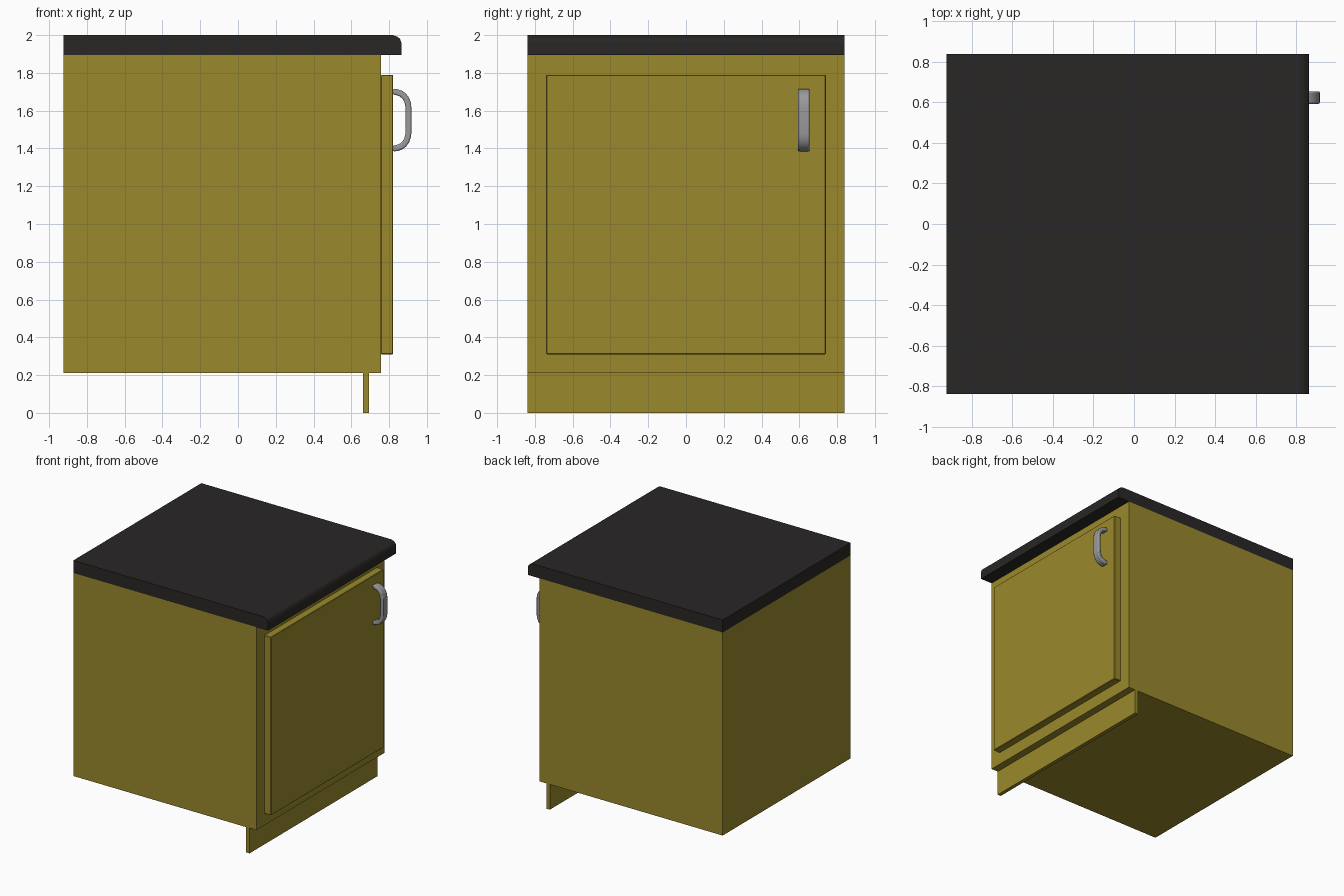
import bpy, bmesh
from mathutils import Vector

if "Cube" in bpy.data.objects:
    bpy.data.objects.remove(bpy.data.objects["Cube"])


def material(name, rgb):
    m = bpy.data.materials.new(name)
    m.diffuse_color = (*rgb, 1)
    m.use_nodes = True
    m.node_tree.nodes["Principled BSDF"].inputs["Base Color"].default_value = m.diffuse_color
    return m


OLIVE = material("olive_paint", (0.32, 0.25, 0.025))
DARK = material("dark_worktop", (0.022, 0.020, 0.019))
STEEL = material("steel", (0.32, 0.32, 0.33))


def prism(name, outline, y0, y1, mat, bevel=0.0, segments=1):
    """Extrude an (x, z) outline along y."""
    bm = bmesh.new()
    face = bm.faces.new([bm.verts.new((x, y0, z)) for x, z in outline])
    ext = bmesh.ops.extrude_face_region(bm, geom=[face])
    verts = [g for g in ext["geom"] if isinstance(g, bmesh.types.BMVert)]
    bmesh.ops.translate(bm, verts=verts, vec=Vector((0, y1 - y0, 0)))
    bmesh.ops.recalc_face_normals(bm, faces=bm.faces[:])
    mesh = bpy.data.meshes.new(name)
    bm.to_mesh(mesh)
    bm.free()
    mesh.materials.append(mat)
    ob = bpy.data.objects.new(name, mesh)
    bpy.context.collection.objects.link(ob)
    if bevel:
        mod = ob.modifiers.new("soft_edges", 'BEVEL')
        mod.width, mod.segments = bevel, segments
        mod.limit_method, mod.angle_limit = 'ANGLE', 1.0
    return ob


def box(name, x0, x1, y0, y1, z0, z1, mat, bevel=0.0):
    return prism(name, [(x0, z0), (x1, z0), (x1, z1), (x0, z1)], y0, y1, mat, bevel)


# Carcass, toe kick and door
box("cabinet_body", -0.925, 0.757, -0.84, 0.84, 0.21, 1.896, OLIVE)
box("toe_kick", 0.663, 0.694, -0.84, 0.84, 0.0, 0.21, OLIVE)
box("door", 0.757, 0.821, -0.74, 0.74, 0.31, 1.79, OLIVE, 0.004)

# Worktop with rounded upper front edge
prism("worktop", [(-0.925, 1.896), (0.865, 1.896), (0.865, 1.96), (0.858, 1.98),
                  (0.843, 1.992), (0.82, 2.0), (-0.925, 2.0)], -0.84, 0.84, DARK)

# Handle: half of the bent strap, mirrored about its mid height
MID = 1.55
outer = [(0.82, 0.166), (0.843, 0.164), (0.868, 0.156), (0.890, 0.140),
         (0.906, 0.117), (0.915, 0.092), (0.918, 0.066)]
inner = [(0.82, 0.134), (0.837, 0.132), (0.855, 0.126), (0.870, 0.114),
         (0.880, 0.098), (0.885, 0.080), (0.887, 0.062)]
half = outer + [(x, -z) for x, z in reversed(outer)]
back = [(x, -z) for x, z in inner] + list(reversed(inner))
handle = prism("door_handle", [(x, MID + z) for x, z in half + back],
               0.593, 0.655, STEEL, 0.008, 2)
bpy.context.view_layer.objects.active = handle
handle.select_set(True)
bpy.ops.object.shade_smooth_by_angle()
